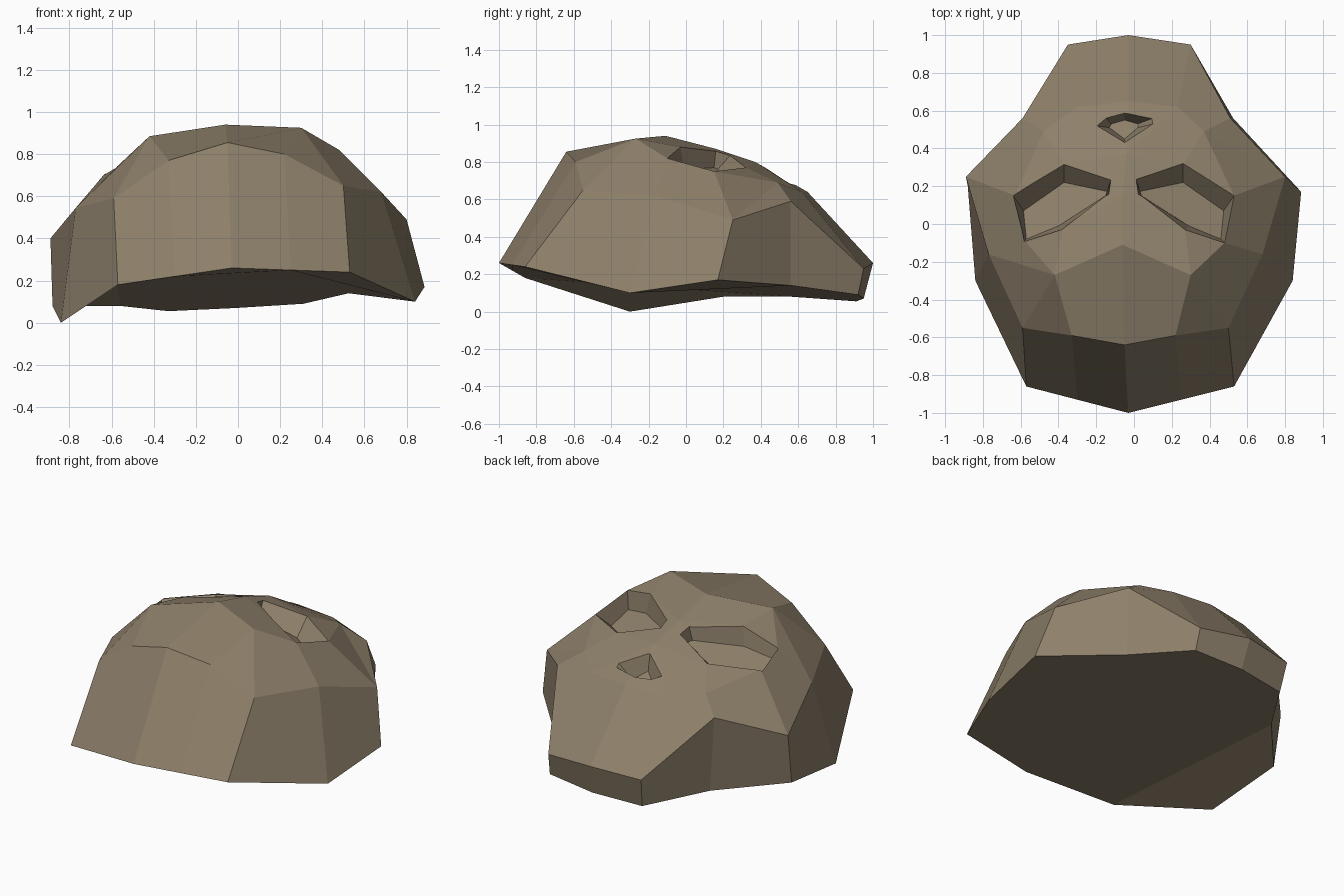
import bpy, bmesh
from mathutils import Vector

if "Cube" in bpy.data.objects:
    bpy.data.objects.remove(bpy.data.objects["Cube"])

bone = bpy.data.materials.new("worn_bone")
bone.diffuse_color = (0.27, 0.215, 0.145, 1)
bone.use_nodes = True
bone.node_tree.nodes["Principled BSDF"].inputs["Base Color"].default_value = bone.diffuse_color


def loft(name, rings, bottom=None, creases=()):
    """Join rings of equal length; repeated points merge into triangles.
    creases: (ring, segment, rising) picks the fold across a bent quad."""
    bm, seen = bmesh.new(), {}

    def vert(p):
        p = tuple(p)
        if p not in seen:
            seen[p] = bm.verts.new(p)
        return seen[p]

    def face(pts):
        vs = list(dict.fromkeys(vert(p) for p in pts))
        if len(vs) > 2:
            bm.faces.new(vs)

    for r, (low, high) in enumerate(zip(rings, rings[1:])):
        n = len(low)
        for i in range(n):
            j = (i + 1) % n
            a, b, c, d = low[i], low[j], high[j], high[i]
            if (r, i, True) in creases:
                face((a, b, c))
                face((a, c, d))
            elif (r, i, False) in creases:
                face((a, b, d))
                face((b, c, d))
            else:
                face((a, b, c, d))
    for part in bottom or [range(len(rings[0]))]:
        face([rings[0][k] for k in part][::-1])
    face(rings[-1])
    bmesh.ops.recalc_face_normals(bm, faces=bm.faces[:])
    me = bpy.data.meshes.new(name)
    bm.to_mesh(me)
    bm.free()
    me.materials.append(bone)
    ob = bpy.data.objects.new(name, me)
    bpy.context.collection.objects.link(ob)
    return ob


# Rings run counter-clockwise from the front centre
base = [(-.03, -1, .26), (.25, -.93, .25), (.53, -.86, .24), (.84, -.3, .10),
        (.885, .17, .17), (.525, .56, .14), (.31, .92, .09), (-.01, .95, .07),
        (-.33, .91, .055), (-.56, .56, .08), (-.88, .2, .08), (-.84, -.3, 0),
        (-.57, -.86, .18), (-.30, -.93, .22)]
rim = [(-.05, -.64, .855), (.22, -.59, .80), (.50, -.55, .65), (.68, -.16, .62),
       (.80, .25, .49), (.51, .56, .59), (.30, .95, .23), (-.03, 1, .26),
       (-.35, .95, .24), (-.59, .56, .55), (-.89, .25, .40), (-.77, -.16, .545),
       (-.59, -.55, .59), (-.33, -.59, .77)]
brow_r, brow_l = (.30, -.27, .925), (-.42, -.27, .885)
crown = [(-.06, -.11, .94), brow_r, brow_r, (.48, -.10, .82),
         (.53, .15, .75), (.37, .49, .69), (.23, .62, .64), (-.03, .65, .64),
         (-.30, .62, .62), (-.48, .49, .65), (-.63, .15, .71), (-.57, -.10, .745),
         brow_l, brow_l]
mid = [(-.06, .16, .87), (.27, -.03, .88), (.26, .32, .77),
       (-.04, .37, .80), (-.37, .32, .74), (-.38, -.03, .85)]
center = [mid[k] for k in (0, 1, 1, 1, 2, 2, 3, 3, 3, 4, 4, 5, 5, 5)]
skull = loft("skull_shell", [base, rim, crown, center, [mid[0]] * 14],
             bottom=[(9, 10, 11, 12), (0, 1, 2, 3, 4, 5, 6, 7, 8, 9, 12, 13)],
             creases=[(1, 2, False), (1, 4, True), (1, 11, True)])


def carve(name, edge, floor):
    """Sink a tapered hollow from its edge outline to its floor outline."""
    edge, floor = [[Vector(p) for p in ring] for ring in (edge, floor)]
    top = [e + (e - f) * 0.15 + Vector((0, 0, 0.2)) for e, f in zip(edge, floor)]
    cutter = loft(name, [floor, edge, top])
    cutter.hide_render = True
    cutter.hide_viewport = True
    mod = skull.modifiers.new(name, 'BOOLEAN')
    mod.operation = 'DIFFERENCE'
    mod.solver = 'EXACT'
    mod.object = cutter


# Eye sockets, the left one reflected and slightly lower
eye_edge = [(.01, .24, .84), (.26, .32, .77), (.53, .15, .75),
            (.48, -.10, .82), (.27, -.03, .88), (.02, .16, .87)]
eye_floor = [(.02, .17, .76), (.26, .22, .67), (.475, .07, .66),
             (.46, -.08, .71), (.29, -.01, .76), (.04, .15, .77)]


def reflect(ring):
    return [(-.11 - x, y, z - .09 * x) for x, y, z in ring]


carve("right_eye_cutter", eye_edge, eye_floor)
carve("left_eye_cutter", reflect(eye_edge), reflect(eye_floor))

# Nose opening
carve("nose_cutter",
      [(-.05, .43, .77), (.10, .53, .70), (.10, .56, .69), (-.05, .59, .68),
       (-.15, .565, .685), (-.20, .52, .70)],
      [(-.05, .45, .66), (.02, .51, .61), (.02, .53, .60), (-.05, .55, .60),
       (-.12, .53, .60), (-.13, .51, .61)])
